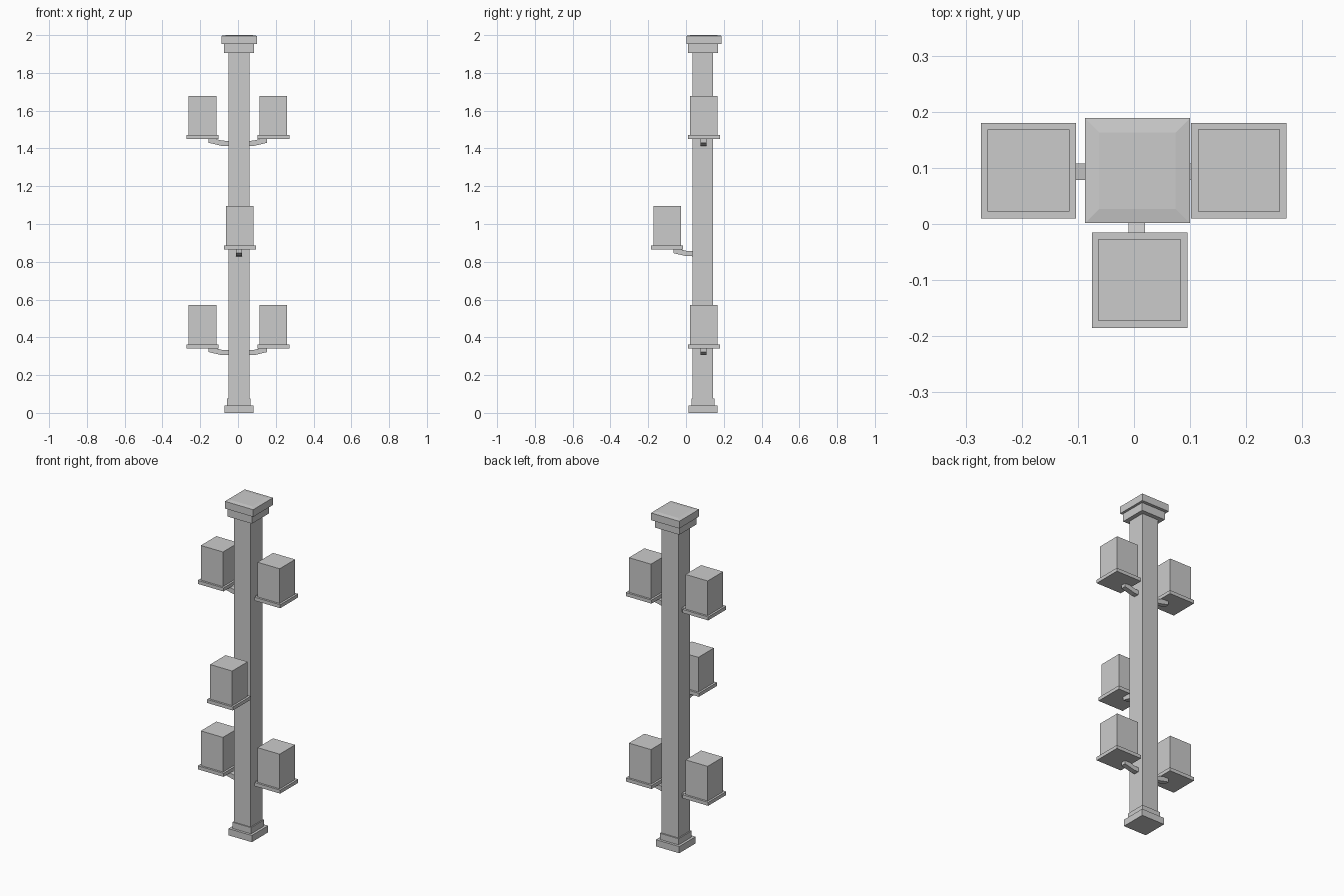
import bpy, bmesh
from math import pi
from mathutils import Matrix

if "Cube" in bpy.data.objects:
    bpy.data.objects.remove(bpy.data.objects["Cube"])

PX, PY = 0.005, 0.092  # post axis


def finish(bm, name):
    bmesh.ops.recalc_face_normals(bm, faces=bm.faces[:])
    me = bpy.data.meshes.new(name)
    bm.to_mesh(me)
    bm.free()
    ob = bpy.data.objects.new(name, me)
    bpy.context.collection.objects.link(ob)
    return ob


def box(name, x, y, z0, z1, w, d=None):
    bm = bmesh.new()
    size = Matrix.Diagonal((w, d or w, z1 - z0, 1))
    bmesh.ops.create_cube(bm, size=1, matrix=Matrix.Translation((x, y, (z0 + z1) / 2)) @ size)
    return finish(bm, name)


def arm(name, x, y, z, angle, width=0.03):
    # side profile, measured outward from the light centre and up from its tray
    profile = [(-0.033, 0), (-0.033, -0.02), (-0.1, -0.036), (-0.145, -0.037),
               (-0.145, -0.01), (-0.105, -0.009), (-0.07, 0)]
    bm = bmesh.new()
    f = bm.faces.new([bm.verts.new((u, -width / 2, v)) for u, v in profile])
    ext = bmesh.ops.extrude_face_region(bm, geom=[f], use_keep_orig=True)
    verts = [g for g in ext['geom'] if isinstance(g, bmesh.types.BMVert)]
    bmesh.ops.translate(bm, verts=verts, vec=(0, width, 0))
    bm.transform(Matrix.Translation((x, y, z)) @ Matrix.Rotation(angle, 4, 'Z'))
    return finish(bm, name)


def light(name, x, y, z, angle):
    box(name + "_tray", x, y, z, z + 0.021, 0.17)
    box(name + "_shade", x, y, z + 0.021, z + 0.228, 0.146)
    ax, ay = (PX, y) if abs(angle) == pi / 2 else (x, PY + 0.001)
    arm(name + "_arm", ax, ay, z, angle)


# Post with stepped base and stepped cap
box("post", PX, PY - 0.003, 0.02, 1.93, 0.11)
box("base_lower", PX, PY - 0.002, 0, 0.04, 0.154)
box("base_upper", PX, PY - 0.002, 0.04, 0.077, 0.124)
box("cap_lower", PX, PY - 0.002, 1.905, 1.953, 0.16)
cap = box("cap_upper", PX + 0.001, PY + 0.003, 1.953, 1.996, 0.187)

# Very shallow raised top on the cap
bm = bmesh.new()
bm.from_mesh(cap.data)
bm.faces.ensure_lookup_table()
top = max(bm.faces, key=lambda f: f.calc_center_median().z)
bmesh.ops.inset_region(bm, faces=[top], thickness=0.036, depth=0.004)
bm.to_mesh(cap.data)
bm.free()

# Paired side lights at two heights, single front light between them
for level, z in (("lower", 0.342), ("upper", 1.45)):
    light(level + "_left_light", -0.188, 0.095, z, pi)
    light(level + "_right_light", 0.187, 0.095, z, 0)
light("front_light", 0.01, -0.1, 0.866, -pi / 2)
